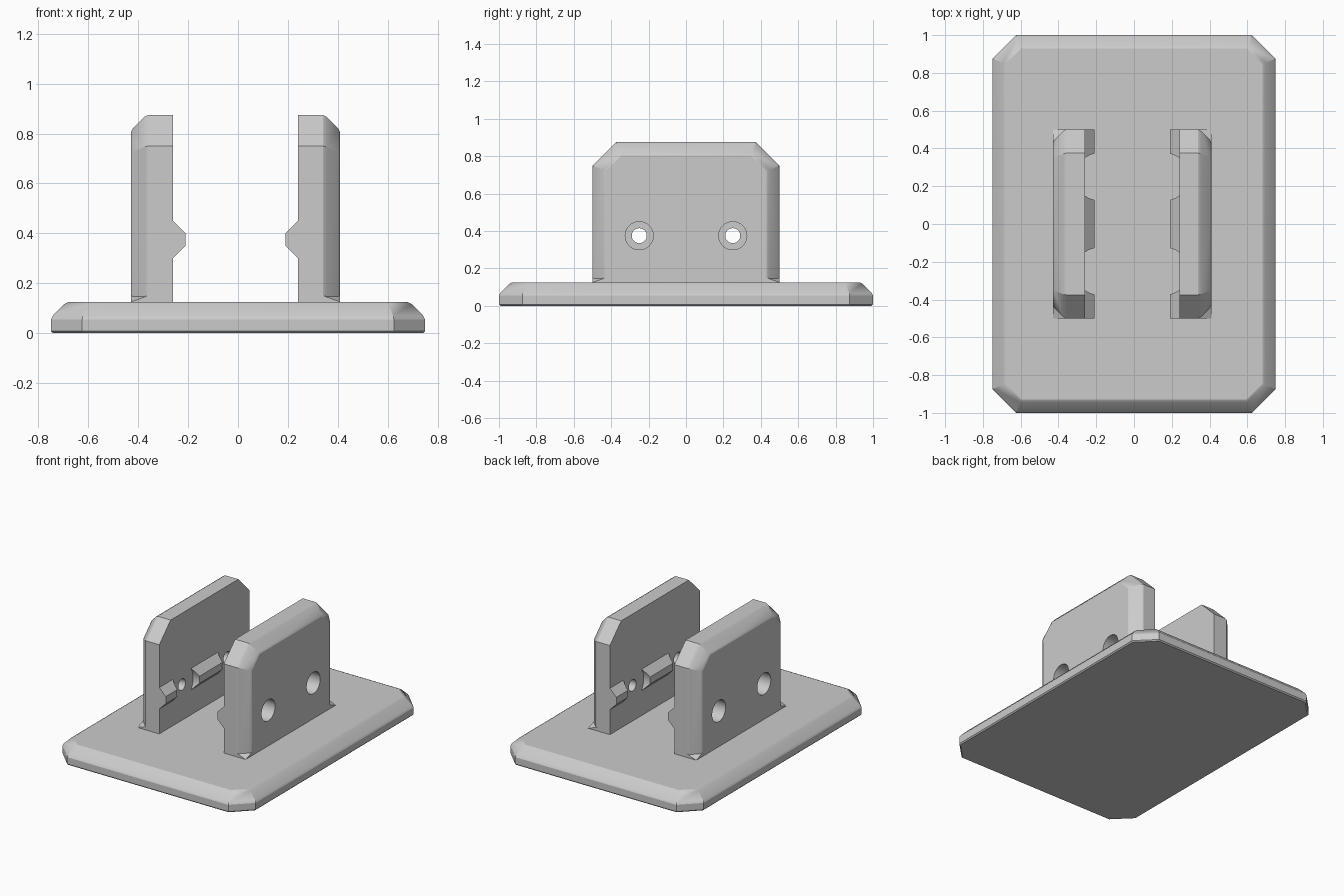
import bpy, bmesh, math
from mathutils import Matrix

default = bpy.data.objects.get("Cube")
if default:
    bpy.data.objects.remove(default)

TAN = math.tan(math.pi / 8)
grey = bpy.data.materials.new("light grey")
grey.use_nodes = True
grey.diffuse_color = (0.6, 0.6, 0.6, 1)
grey.node_tree.nodes["Principled BSDF"].inputs["Base Color"].default_value = (0.6, 0.6, 0.6, 1)


def make_object(name, bm):
    bmesh.ops.recalc_face_normals(bm, faces=bm.faces)
    mesh = bpy.data.meshes.new(name)
    bm.to_mesh(mesh)
    bm.free()
    mesh.materials.append(grey)
    obj = bpy.data.objects.new(name, mesh)
    bpy.context.collection.objects.link(obj)
    return obj


def loft(name, rings):
    """Closed solid through rings that all have the same point count."""
    bm = bmesh.new()
    loops = [[bm.verts.new(p) for p in ring] for ring in rings]
    for a, b in zip(loops, loops[1:]):
        for i in range(len(a)):
            j = (i + 1) % len(a)
            bm.faces.new((a[i], a[j], b[j], b[i]))
    bm.faces.new(loops[0])
    bm.faces.new(loops[-1])
    return make_object(name, bm)


def drill(obj, radius, x0, x1):
    """Cut a round hole along x at the bolt position."""
    bm = bmesh.new()
    place = Matrix.Translation(((x0 + x1) / 2, 0.25, 0.375)) @ Matrix.Rotation(math.pi / 2, 4, "Y")
    bmesh.ops.create_cone(bm, cap_ends=True, segments=40, radius1=radius, radius2=radius,
                          depth=abs(x1 - x0), matrix=place)
    cutter = make_object("hole_cutter", bm)
    cutter.hide_render = True
    mod = obj.modifiers.new("hole", "BOOLEAN")
    mod.operation, mod.solver, mod.object = "DIFFERENCE", "EXACT", cutter
    select(obj)
    bpy.ops.object.modifier_apply(modifier=mod.name)
    bpy.data.objects.remove(cutter)


def select(obj):
    bpy.ops.object.select_all(action="DESELECT")
    obj.select_set(True)
    bpy.context.view_layer.objects.active = obj


def finish(obj, mirrored=True):
    select(obj)
    bpy.ops.object.shade_smooth_by_angle(angle=math.radians(26))
    if mirrored:
        mod = obj.modifiers.new("mirror", "MIRROR")
        mod.use_axis = (False, True, False)
        mod.use_mirror_merge = False
    mod = obj.modifiers.new("flat panels", "WEIGHTED_NORMAL")
    mod.keep_sharp = True


def base_ring(d, z):
    x, y, c = 0.75 - d, 1 - d, 0.125 - d * (1 - TAN)
    quarter = [(x, y - c), (x - c, y)]
    top = quarter + [(-px, py) for px, py in reversed(quarter)]
    return [(px, py, z) for px, py in top + [(-px, -py) for px, py in top]]


def plate_ring(x, d):
    low, top = 0.125, 0.875
    outline = [(0, low), (0.5 - d, low), (0.5 - d, 0.75 - d * TAN),
               (0.375 - d * TAN, top - d), (0, top - d)]
    return [(x, y, z) for y, z in outline]


# Base slab with softened chamfer
base_profile = [(0.008, 0), (0, 0.008), (0, 0.055), (0.0075, 0.07),
                (0.055, 0.1175), (0.07, 0.125)]
finish(loft("base_slab", [base_ring(d, z) for d, z in base_profile]), mirrored=False)

# Upright plates: thickness and inset of each outline from inner to outer face
plate_profile = [(0, 0), (0.1, 0), (0.115, 0.0075), (0.1625, 0.055), (0.17, 0.07)]
for side, s, inner in (("left", 1, 0.24), ("right", -1, -0.26)):
    def at(t):
        return inner + s * t

    plate = loft(side + "_plate", [plate_ring(at(t), d) for t, d in plate_profile])
    drill(plate, 0.04, at(-0.05), at(0.25))
    drill(plate, 0.075, at(0.06), at(0.25))
    finish(plate)

    # Grip rail, cleared around the bolt hole
    section = [(0, 0.3), (-0.05, 0.35), (-0.05, 0.4), (0, 0.45)]
    rail = loft(side + "_rail", [[(at(t), y, z) for t, z in section] for y in (0, 0.5)])
    drill(rail, 0.125, at(-0.1), at(0.05))
    finish(rail)

    # Small square foot where the corner chamfer runs out
    bm = bmesh.new()
    for t, y, z in ((0.17, 0.5, 0.125), (0.1, 0.5, 0.125), (0.17, 0.43, 0.125),
                    (0.1, 0.5, 0.15), (0.17, 0.43, 0.15)):
        bm.verts.new((at(t), y, z))
    bmesh.ops.convex_hull(bm, input=bm.verts)
    finish(make_object(side + "_foot", bm))
